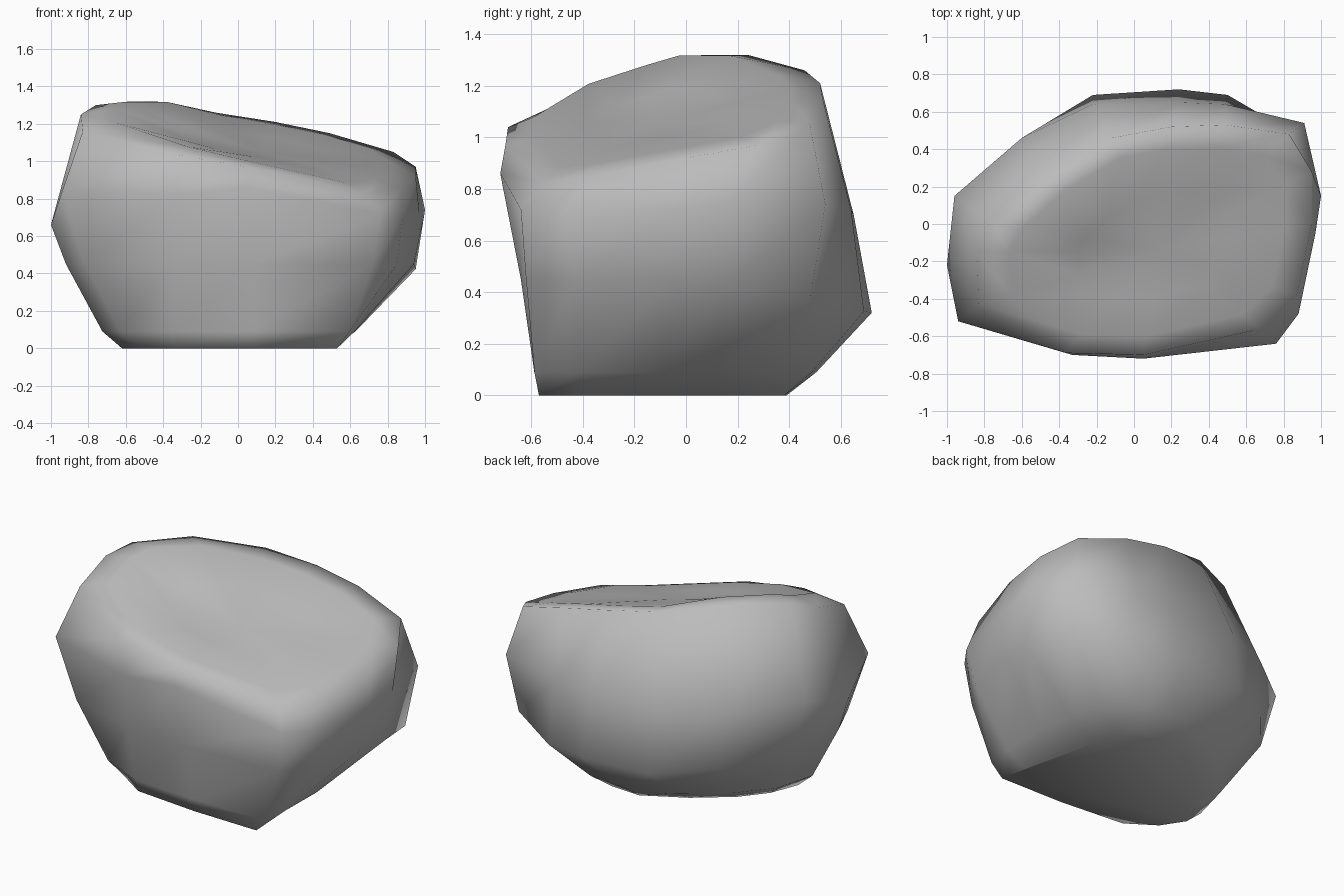
import bpy, bmesh

if "Cube" in bpy.data.objects:
    bpy.data.objects.remove(bpy.data.objects["Cube"])

stone = bpy.data.materials.new("stone grey")
stone.diffuse_color = (0.5, 0.5, 0.5, 1)
stone.use_nodes = True
stone.node_tree.nodes["Principled BSDF"].inputs["Base Color"].default_value = stone.diffuse_color

# outlines, counter-clockwise from the left side, 14 points each
foot = [(-.62, -.26), (-.53, -.4), (-.35, -.52), (.08, -.56), (.53, -.57), (.5, -.4), (.46, -.12),
        (.38, .1), (.34, .25), (.26, .38), (.06, .39), (-.2, .25), (-.42, .08), (-.55, -.08)]
low = [(-.92, -.25), (-.82, -.48), (-.35, -.63), (.08, -.64), (.72, -.62), (.85, -.43), (.94, -.05),
       (.95, .15), (.86, .48), (.5, .69), (.24, .72), (-.22, .69), (-.58, .46), (-.86, .13)]
middle = [(-1, -.22, .66), (-.94, -.52, .84), (-.33, -.7, .82), (.05, -.72, .86), (.76, -.64, .72),
          (.88, -.48, .7), (.97, -.05, .72), (1, .15, .74), (.91, .54, .74), (.49, .64, .72),
          (.24, .65, .7), (-.22, .64, .72), (-.6, .46, .72), (-.96, .15, .79)]
rim = [(-.84, -.15, 1.25), (-.83, -.43, 1.16), (-.36, -.69, 1.04), (.05, -.7, .97), (.68, -.56, .83),
       (.87, -.38, .85), (.95, 0, .92), (.95, .28, .97), (.83, .48, 1.05), (.49, .53, 1.15),
       (.2, .52, 1.21), (-.12, .46, 1.26), (-.49, .24, 1.32), (-.76, 0, 1.3)]
peak = (.13, -.14, 1.05)


def blend(a, b, t):
    return tuple(p + (q - p) * t for p, q in zip(a, b))


def top_ring(t, bulge):
    points = [blend(p, peak, t) for p in rim]
    return [(x, y, z + bulge * (.015 + .08 * max(0, -x))) for x, y, z in points]


# boulder: stacked outlines with a slanted, slightly sunken top
layers = [
    [(x, y, 0) for x, y in foot],
    [(*blend(a, b, .35), .09) for a, b in zip(foot, low)],
    [(x, y, .45 - .18 * max(y, 0)) for x, y in low],
    middle,
    rim,
    top_ring(.18, 1),
    top_ring(.55, .6),
]
bm = bmesh.new()
rings = [[bm.verts.new(p) for p in layer] for layer in layers]
for a, b in zip(rings, rings[1:]):
    for i in range(14):
        j = (i + 1) % 14
        bm.faces.new((a[i], a[j], b[j], b[i]))
bm.faces.new(rings[0][::-1])
crown = bm.verts.new(peak)
for i in range(14):
    bm.faces.new((rings[-1][i], rings[-1][(i + 1) % 14], crown))
bmesh.ops.recalc_face_normals(bm, faces=bm.faces)
for f in bm.faces:
    f.smooth = True

mesh = bpy.data.meshes.new("boulder")
bm.to_mesh(mesh)
bm.free()
mesh.materials.append(stone)
bpy.context.collection.objects.link(bpy.data.objects.new("boulder", mesh))
